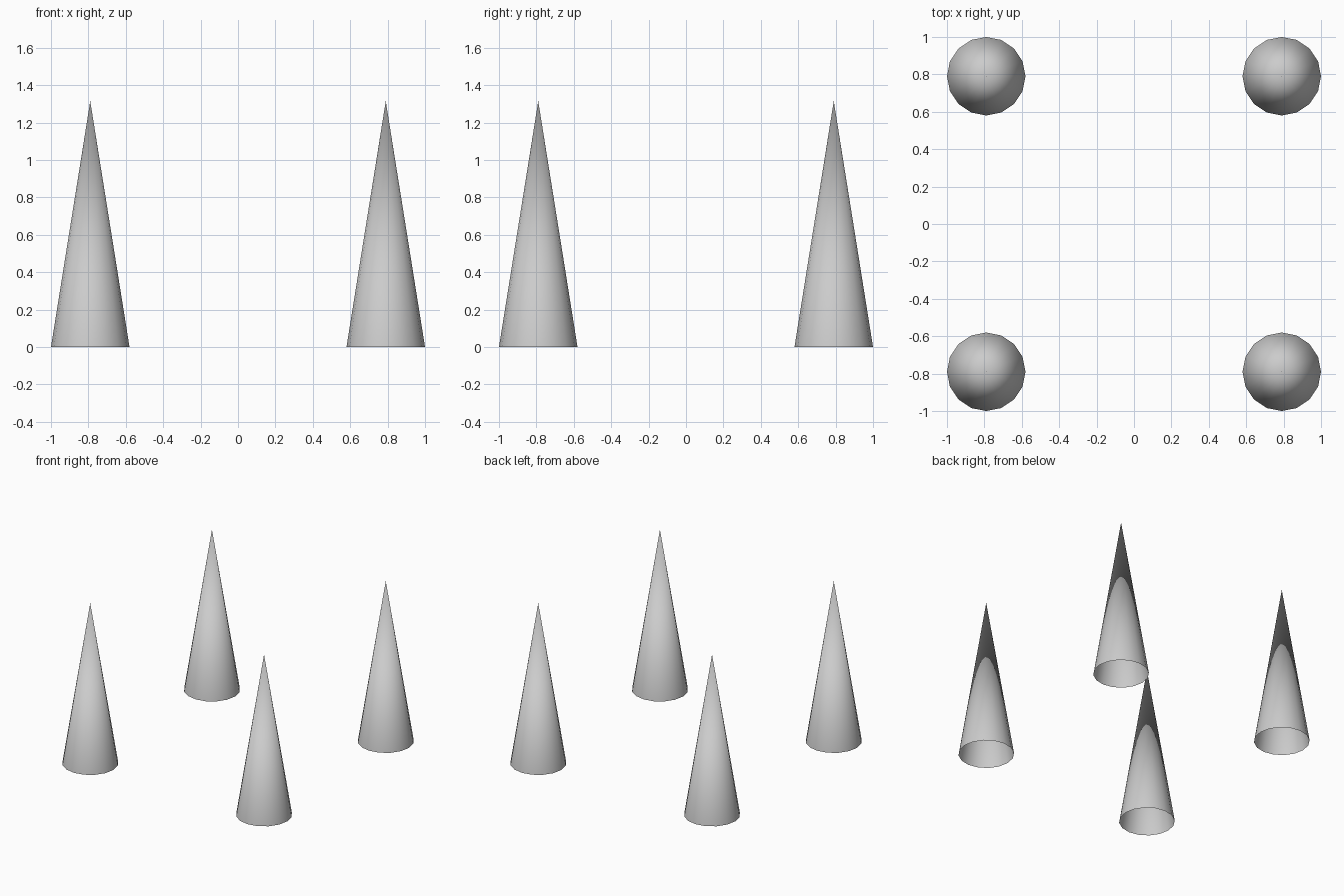
import bpy

if "Cube" in bpy.data.objects:
    bpy.data.objects.remove(bpy.data.objects["Cube"])

RADIUS, HEIGHT, OFFSET = 0.21, 1.315, 0.79


def add_cone(name, x, y):
    # Open-bottomed 16-sided cone with a shared smooth tip
    bpy.ops.mesh.primitive_cone_add(
        vertices=16, radius1=RADIUS, radius2=0, depth=HEIGHT,
        end_fill_type='NOTHING', location=(x, y, HEIGHT / 2))
    cone = bpy.context.object
    cone.name = name
    bpy.ops.object.shade_smooth()
    return cone


# One cone at each corner of a square
for side, x in (("left", -OFFSET), ("right", OFFSET)):
    for end, y in (("front", -OFFSET), ("back", OFFSET)):
        add_cone(f"{end}_{side}_cone", x, y)
